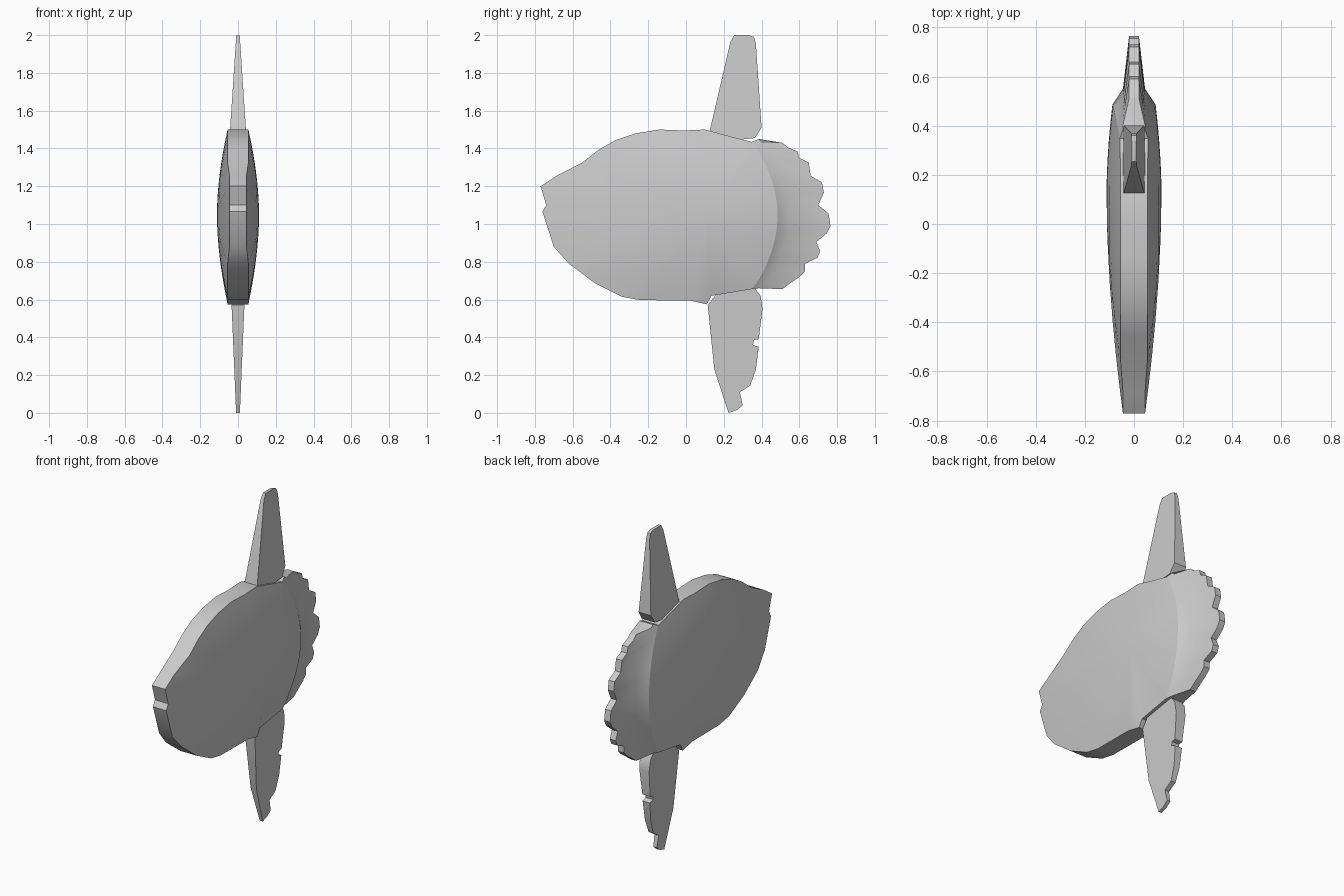
import bpy
import bmesh
import math

cube = bpy.data.objects.get("Cube")
if cube:
    bpy.data.objects.remove(cube, do_unlink=True)

grey = bpy.data.materials.new("pale_grey")
grey.use_nodes = True
grey.diffuse_color = (0.6, 0.6, 0.6, 1)
grey.node_tree.nodes["Principled BSDF"].inputs["Base Color"].default_value = (0.6, 0.6, 0.6, 1)


def shell(name, rings, closed=True, cap=False):
    """Mirrored solid: each ring lists (y, z, half thickness); first and last rings are walled."""
    bm = bmesh.new()
    sides = [[[bm.verts.new((s * h, y, z)) for y, z, h in ring] for ring in rings] for s in (1, -1)]
    n = len(rings[0])
    span = range(n if closed else n - 1)
    for side in sides:
        for a, b in zip(side, side[1:]):
            for i in span:
                j = (i + 1) % n
                bm.faces.new((a[i], a[j], b[j], b[i]))
        if cap:
            bm.faces.new(side[-1])
    left, right = sides
    walls = [0] if closed else [0, -1]
    for k in walls:
        for i in span:
            j = (i + 1) % n
            bm.faces.new((left[k][i], left[k][j], right[k][j], right[k][i]))
    if not closed:
        for k in range(len(rings) - 1):
            for e in (0, -1):
                bm.faces.new((left[k][e], left[k + 1][e], right[k + 1][e], right[k][e]))
    bmesh.ops.remove_doubles(bm, verts=bm.verts, dist=0.0005)
    bmesh.ops.recalc_face_normals(bm, faces=bm.faces)
    mesh = bpy.data.meshes.new(name)
    bm.to_mesh(mesh)
    bm.free()
    obj = bpy.data.objects.new(name, mesh)
    bpy.context.collection.objects.link(obj)
    mesh.materials.append(grey)
    bpy.ops.object.select_all(action='DESELECT')
    obj.select_set(True)
    bpy.context.view_layer.objects.active = obj
    bpy.ops.object.shade_smooth_by_angle(angle=math.radians(30))
    return obj


def arc(s, y, bulge, top, bottom):
    """Point on the curved seam between body and tail, s running from top to bottom."""
    return y + bulge * max(0, math.sin(math.pi * s)) ** 0.8, top + (bottom - top) * s


# Scalloped rear edge of the tail, top to bottom
scallops = [(.40, 1.445), (.51, 1.43), (.54, 1.405), (.59, 1.385), (.60, 1.35), (.65, 1.325),
            (.66, 1.255), (.72, 1.22), (.73, 1.165), (.70, 1.10), (.755, 1.055), (.765, .99),
            (.745, .95), (.69, .905), (.71, .855), (.695, .82), (.63, .79), (.63, .75),
            (.60, .72), (.55, .685), (.51, .655)]
steps = [(1.445 - z) / .79 for y, z in scallops]
seam = [arc(s, .347, .138, 1.435, .655) + (.058 + .03 * math.sin(math.pi * s),) for s in steps]
band = [arc(s, .385, .165, 1.45, .66) + (.045,) for s in steps]

# Body: flat rim with a domed flank, from belly round the mouth to the back
front = [(.135, .62), (.11, .575), (.02, .595), (-.245, .597), (-.34, .615), (-.48, .685),
         (-.62, .79), (-.70, .88), (-.76, 1.065), (-.74, 1.10), (-.77, 1.20), (-.685, 1.255),
         (-.55, 1.325), (-.46, 1.395), (-.37, 1.445), (-.265, 1.48), (-.14, 1.5), (-.01, 1.495),
         (.10, 1.5), (.23, 1.465)]
outline = [(y, z, .045 if y < -.65 else .055) for y, z in front] + seam
cy, cz, thick = .12, 1.05, .112
rings = [[(cy + (y - cy) * t, cz + (z - cz) * t, h + (thick - h) * (1 - t ** 1.8))
          for y, z, h in outline] for t in (1, .88, .74, .58, .4, .2, 0)]
shell("body", rings)

# Tail: bevelled band behind the body, then the pleated fin
shell("tail_fin", [seam, band, [(y, z, .02) for y, z in scallops]], closed=False)


def fin(name, points, root, root_half, tip, tip_half):
    """Flat-sided fin whose thickness tapers evenly from root height to tip height."""
    slope = (tip_half - root_half) / (tip - root)
    shell(name, [[(y, z, root_half + slope * (z - root)) for y, z in points]], cap=True)


fin("dorsal_fin", [(.125, 1.49), (.235, 1.965), (.255, 2), (.33, 2), (.36, 1.99), (.37, 1.955),
                   (.40, 1.51), (.365, 1.455), (.23, 1.44)], 1.5, .042, 2, .009)
fin("anal_fin", [(.115, .57), (.15, .23), (.225, 0), (.27, .015), (.30, .04), (.285, .11),
                 (.34, .145), (.37, .23), (.385, .35), (.355, .36), (.36, .385), (.385, .39),
                 (.405, .55), (.395, .62), (.35, .68), (.2, .68)], .57, .034, 0, .01)
